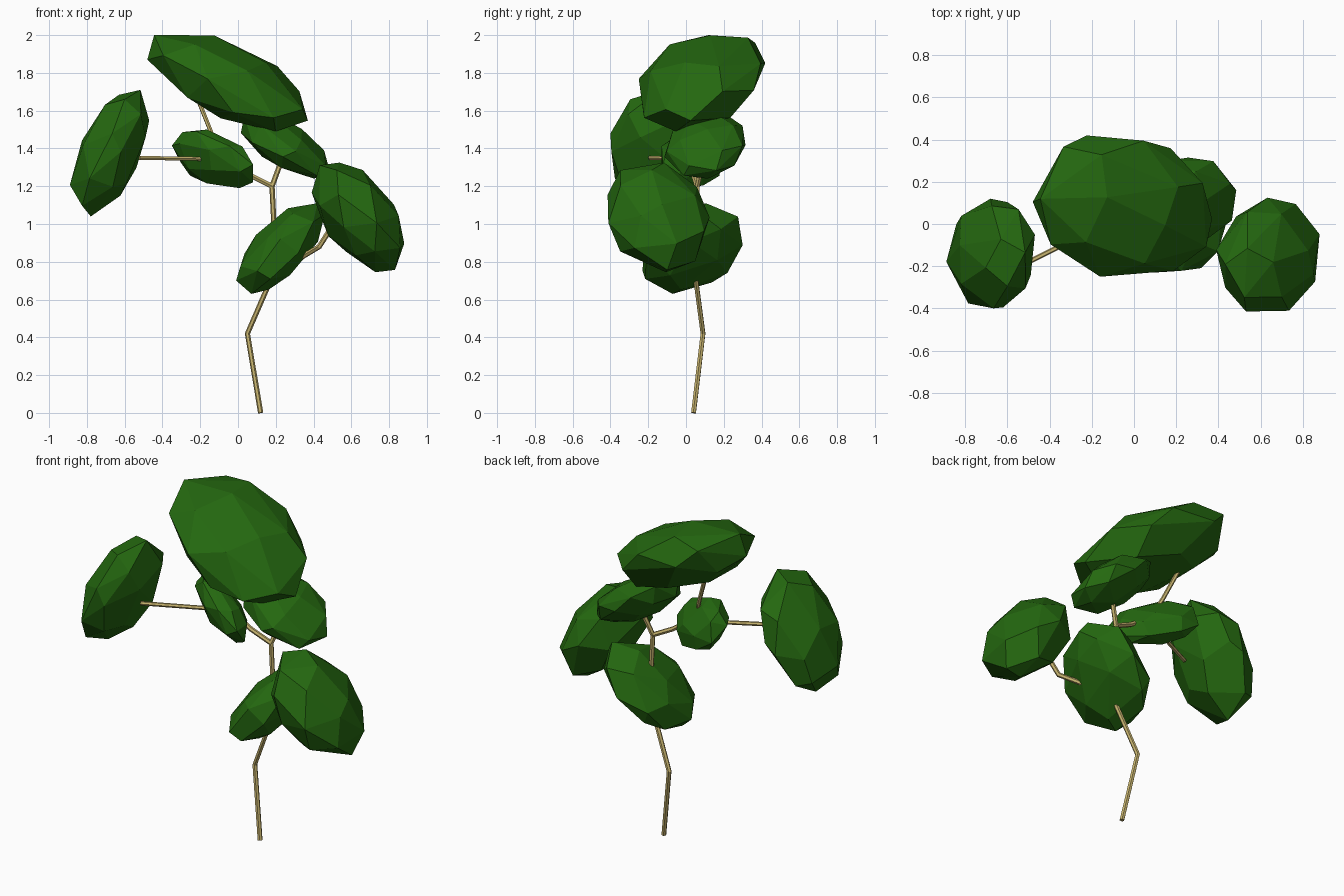
import bpy
import bmesh
import math
import random
from mathutils import Matrix, Vector

if "Cube" in bpy.data.objects:
    bpy.data.objects.remove(bpy.data.objects["Cube"], do_unlink=True)


def make_material(name, rgb):
    mat = bpy.data.materials.new(name)
    mat.use_nodes = True
    color = (*rgb, 1)
    mat.diffuse_color = color
    mat.node_tree.nodes["Principled BSDF"].inputs["Base Color"].default_value = color
    return mat


LEAF = make_material("leaf_green", (0.018, 0.14, 0.005))
BARK = make_material("pale_bark", (0.58, 0.46, 0.16))


def sphere_points(count, rng):
    """Evenly spread, slightly jittered directions."""
    for i in range(count):
        z = 1 - (2 * i + 1) / count
        r = math.sqrt(1 - z * z)
        a = i * math.pi * (3 - math.sqrt(5))
        jitter = Vector([rng.uniform(-0.13, 0.13) for _ in range(3)])
        yield (Vector((r * math.cos(a), r * math.sin(a), z)) + jitter).normalized()


def foliage(name, center, half, slant, seed):
    """Faceted leaf clump: a slanted ellipsoid; slant = xy, xz, yz lean."""
    rng = random.Random(seed)
    xy, xz, yz = slant
    # Lower-triangular shear that gives the ellipsoid its lean
    ly = math.sqrt(1 - xy * xy)
    lz = (yz - xy * xz) / ly
    shear = Matrix(((1, 0, 0), (xy, ly, 0),
                    (xz, lz, math.sqrt(1 - xz * xz - lz * lz))))
    turn = Matrix.Rotation(rng.uniform(0, math.pi), 3, Vector((1, rng.random(), rng.random())))
    pts = [shear @ turn @ p for p in sphere_points(26, rng)]
    # Stretch to the exact half sizes
    lo = [min(p[k] for p in pts) for k in range(3)]
    hi = [max(p[k] for p in pts) for k in range(3)]
    bm = bmesh.new()
    for p in pts:
        bm.verts.new([center[k] + half[k] * (2 * (p[k] - lo[k]) / (hi[k] - lo[k]) - 1)
                      for k in range(3)])
    bmesh.ops.convex_hull(bm, input=bm.verts)
    bmesh.ops.dissolve_limit(bm, angle_limit=math.radians(9),
                             verts=bm.verts, edges=bm.edges)
    bmesh.ops.recalc_face_normals(bm, faces=bm.faces)
    mesh = bpy.data.meshes.new(name)
    bm.to_mesh(mesh)
    bm.free()
    mesh.materials.append(LEAF)
    bpy.context.collection.objects.link(bpy.data.objects.new(name, mesh))


def branch(name, points, radius=0.014):
    """Thin six-sided limb along a bent path."""
    curve = bpy.data.curves.new(name, "CURVE")
    curve.dimensions = "3D"
    curve.bevel_depth = radius
    curve.bevel_resolution = 1
    curve.use_fill_caps = True
    spline = curve.splines.new("POLY")
    spline.points.add(len(points) - 1)
    for target, p in zip(spline.points, points):
        target.co = (*p, 1)
    spline.use_smooth = False
    curve.materials.append(BARK)
    obj = bpy.data.objects.new(name, curve)
    bpy.context.collection.objects.link(obj)
    bpy.ops.object.select_all(action="DESELECT")
    obj.select_set(True)
    bpy.context.view_layer.objects.active = obj
    bpy.ops.object.convert(target="MESH")


# Trunk and limbs
fork = (0.18, 0.06, 1.2)
knot = (-0.1, 0.02, 1.37)
branch("trunk", [(0.12, 0.04, 0), (0.05, 0.09, 0.42), (0.18, 0.05, 0.72),
                 (0.19, 0.06, 1.0), fork])
branch("low_left_limb", [(0.18, 0.05, 0.72), (0.33, -0.04, 0.82),
                         (0.43, -0.13, 0.88), (0.5, -0.15, 0.99)])
branch("upper_left_limb", [fork, (0.25, 0.1, 1.39)])
branch("middle_limb", [fork, (0.06, 0.04, 1.26), knot])
branch("right_limb", [knot, (-0.2, -0.03, 1.345), (-0.52, -0.19, 1.35)], 0.012)
branch("crown_limb", [knot, (-0.14, 0.08, 1.48), (-0.22, 0.13, 1.68)], 0.012)

# Leaf clumps
foliage("crown_foliage", (-0.055, 0.085, 1.745), (0.425, 0.335, 0.255), (-0.12, -0.6, 0.3), 1)
foliage("right_foliage", (-0.68, -0.14, 1.375), (0.21, 0.26, 0.335), (0.05, 0.55, 0), 2)
foliage("middle_foliage", (-0.135, 0.03, 1.345), (0.215, 0.16, 0.155), (-0.6, -0.4, 0), 3)
foliage("upper_left_foliage", (0.25, 0.1, 1.415), (0.235, 0.215, 0.175), (0.1, -0.65, 0.15), 4)
foliage("low_foliage", (0.225, 0.035, 0.87), (0.235, 0.265, 0.24), (0.1, 0.65, 0.25), 5)
foliage("left_foliage", (0.635, -0.145, 1.035), (0.245, 0.27, 0.29), (0.05, -0.5, -0.15), 6)
